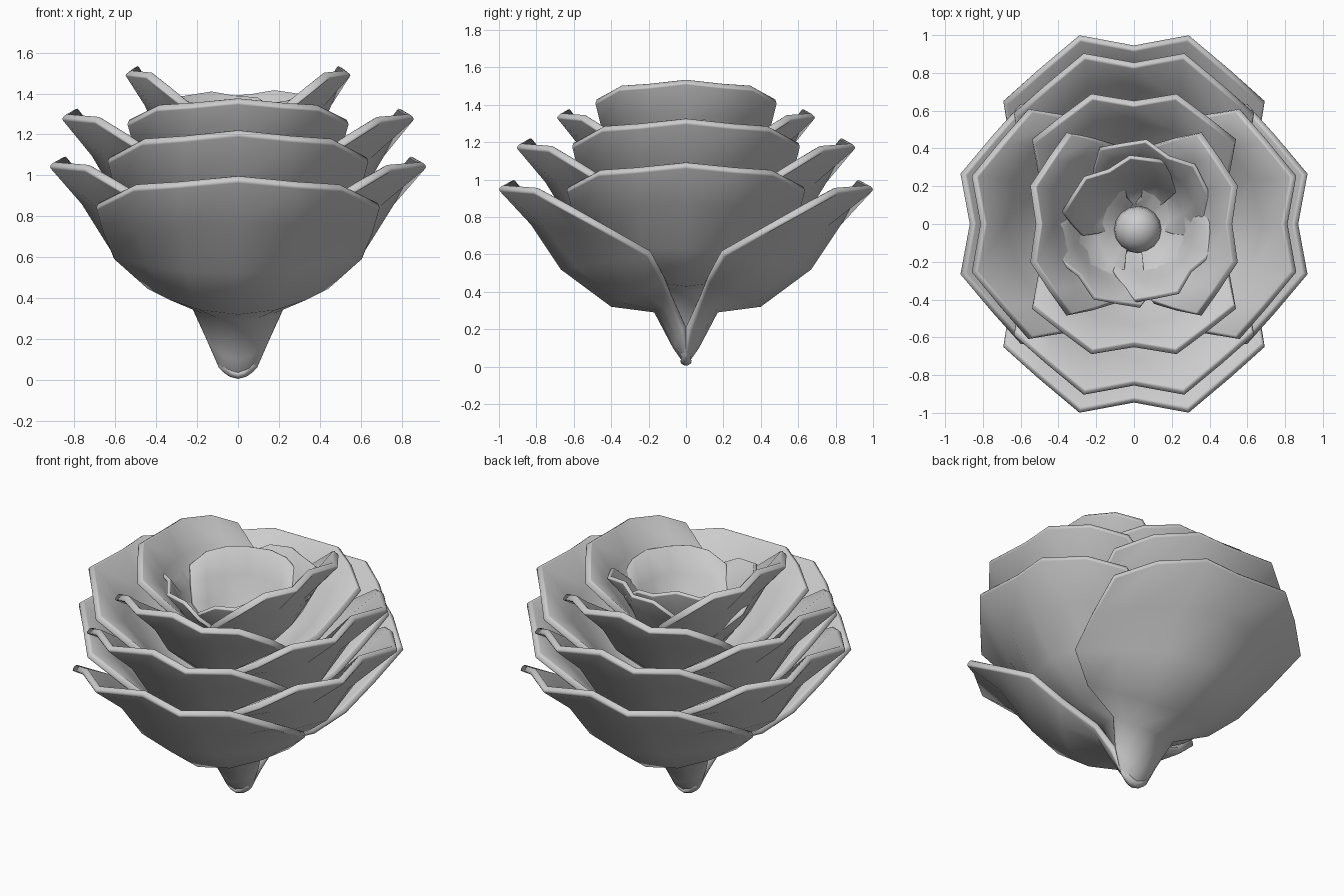
import bpy, math

if "Cube" in bpy.data.objects:
    bpy.data.objects.remove(bpy.data.objects["Cube"])

# petal rows from base to rim: centre depth, centre z, edge x, edge depth, edge z
ROWS = [
    (0.00, 0.00, 0.10, 0.00, 0.06),
    (0.07, 0.10, 0.16, 0.02, 0.20),
    (0.17, 0.29, 0.23, 0.08, 0.35),
    (0.40, 0.32, 0.45, 0.12, 0.45),
    (0.67, 0.52, 0.61, 0.20, 0.59),
    (0.83, 0.76, 0.66, 0.42, 0.71),
]
# scalloped rim, centre to corner: x, depth, z
RIM = [(0, 0.95, 0.975), (0.29, 1.005, 0.945), (0.51, 0.82, 0.93), (0.695, 0.655, 0.835)]
COLS = [0, 0.42, 0.74, 1]


def grid_object(name, rows, thick):
    """Skin rows of points, thicken inward and round the edge."""
    n = len(rows[0])
    verts = [p for r in rows for p in r]
    faces = [(i * n + j, i * n + j + 1, (i + 1) * n + j + 1, (i + 1) * n + j)
             for i in range(len(rows) - 1) for j in range(n - 1)]
    me = bpy.data.meshes.new(name)
    me.from_pydata(verts, [], faces)
    for p in me.polygons:
        p.use_smooth = True
    ob = bpy.data.objects.new(name, me)
    bpy.context.collection.objects.link(ob)
    s = ob.modifiers.new("thickness", 'SOLIDIFY')
    s.thickness = thick
    s.offset = -1
    b = ob.modifiers.new("round_edge", 'BEVEL')
    b.width = thick * 0.3
    b.segments = 2
    b.limit_method = 'ANGLE'
    b.angle_limit = math.radians(60)
    return ob


def cup_petal(name, turn, depth, width, height, lift, thick=0.042):
    rows = []
    for dc, zc, xe, de, ze in ROWS:
        rows.append([(xe * t, dc + (de - dc) * t * t, zc + (ze - zc) * t * t) for t in COLS])
    rows.append(RIM)
    full = []
    for r in rows:
        half = [(x * width, -d * depth, z * height + lift) for x, d, z in r]
        full.append([(-x, y, z) for x, y, z in half[:0:-1]] + half)
    ob = grid_object(name, full, thick)
    ob.rotation_euler.z = math.radians(turn)


# outer, middle and upper whorls: depth, width, height, lift
WHORLS = [
    ("outer", (1.0, 1.0, 1.0, 0.0), (0.92, 0.92, 0.98, 0.115)),
    ("middle", (0.905, 0.92, 1.0, 0.225), (0.86, 0.88, 0.98, 0.35)),
    ("upper", (0.69, 0.78, 0.80, 0.575), (0.55, 0.70, 0.80, 0.735)),
]
for label, front, side in WHORLS:
    cup_petal(label + "_front_petal", 0, *front)
    cup_petal(label + "_right_petal", 90, *side)
    cup_petal(label + "_back_petal", 180, *front)
    cup_petal(label + "_left_petal", 270, *side)

# small overlapping heart petals, turned in a spiral
HEART = [
    ("heart_petal_back_right", 153, 0.43, 0.50, 0.70, 0.725),
    ("heart_petal_front_left", 313, 0.43, 0.50, 0.70, 0.68),
    ("heart_petal_front_right", 50, 0.42, 0.45, 0.70, 0.69),
    ("heart_petal_back_left", 205, 0.34, 0.46, 0.70, 0.72),
]
for petal in HEART:
    cup_petal(*petal, thick=0.024)

# round bud in the middle
bpy.ops.mesh.primitive_uv_sphere_add(segments=16, ring_count=10, radius=0.125,
                                     location=(0.02, -0.03, 1.02))
bud = bpy.context.object
bud.name = "centre_bud"
bpy.ops.object.shade_smooth()
